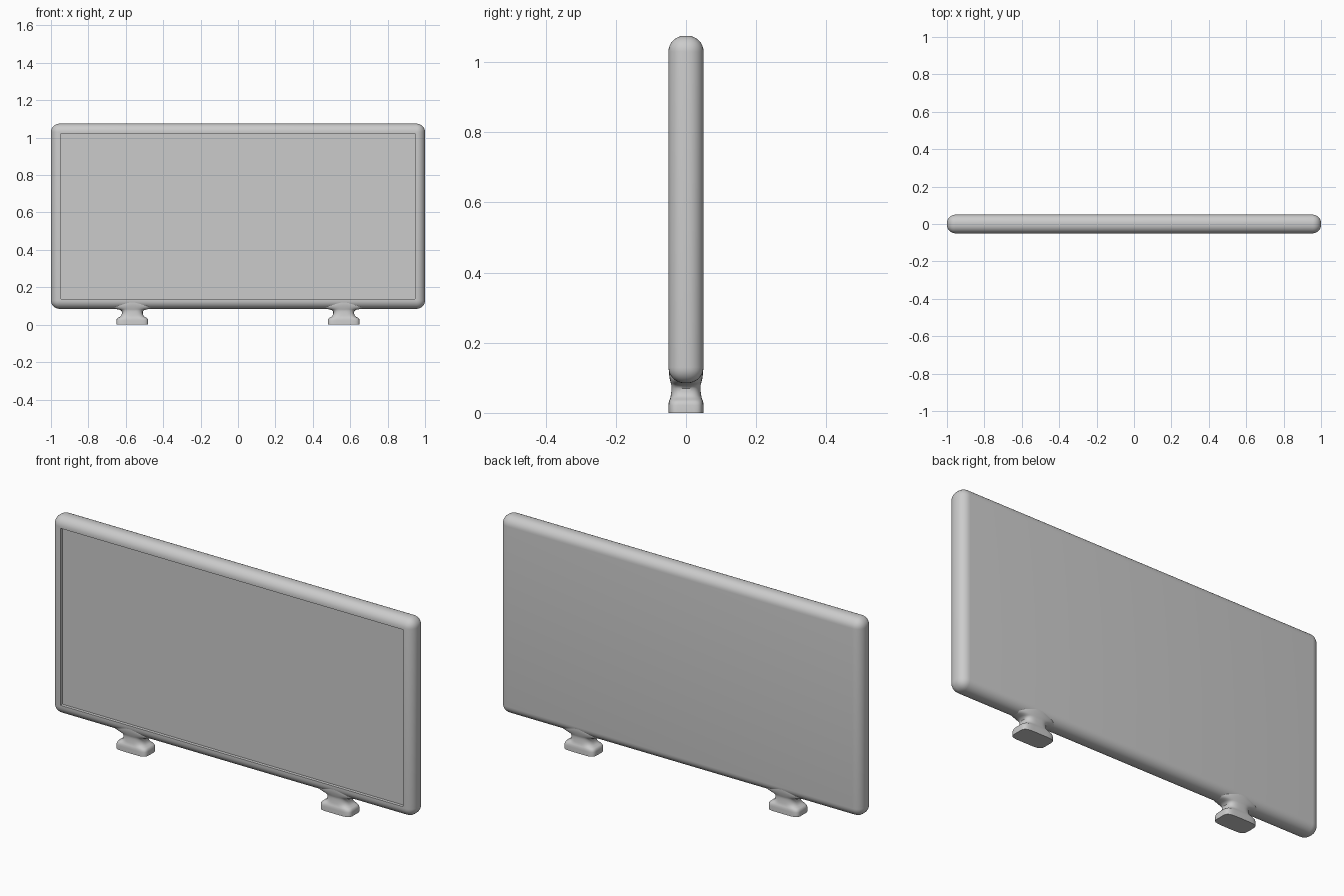
import bpy, bmesh, math
from mathutils import Matrix

if "Cube" in bpy.data.objects:
    bpy.data.objects.remove(bpy.data.objects["Cube"])


def finish(bm, name):
    bmesh.ops.recalc_face_normals(bm, faces=bm.faces)
    mesh = bpy.data.meshes.new(name)
    bm.to_mesh(mesh)
    bm.free()
    obj = bpy.data.objects.new(name, mesh)
    bpy.context.collection.objects.link(obj)
    bpy.ops.object.select_all(action='DESELECT')
    obj.select_set(True)
    bpy.context.view_layer.objects.active = obj
    bpy.ops.object.shade_smooth_by_angle(angle=math.radians(35))
    return obj


# Rounded panel with a shallow recessed screen in the front
Z0, Z1, R = 0.085, 1.075, 0.045
bm = bmesh.new()
bmesh.ops.create_cube(bm, size=1, matrix=Matrix.Translation((0, 0, (Z0 + Z1) / 2))
                      @ Matrix.Diagonal((2, 0.1, Z1 - Z0, 1)))
bmesh.ops.bevel(bm, geom=bm.edges[:], offset=R, segments=8, profile=0.5, affect='EDGES')
bm.normal_update()
front = max((f for f in bm.faces if f.normal.y < -0.99), key=lambda f: f.calc_area())
bmesh.ops.inset_region(bm, faces=[front], thickness=0.0105)
bmesh.ops.inset_region(bm, faces=[front], thickness=0.0005, depth=-0.015)
finish(bm, "display_panel")


# Foot: stacked rounded-rectangle sections (z, half width, half depth, squareness)
SECTIONS = [(0.0, 0.085, 0.05, 5), (0.022, 0.085, 0.05, 5), (0.031, 0.083, 0.049, 4.5),
            (0.037, 0.077, 0.047, 4), (0.042, 0.066, 0.045, 3.5), (0.05, 0.059, 0.0435, 3),
            (0.06, 0.056, 0.042, 3), (0.07, 0.056, 0.041, 3), (0.077, 0.061, 0.041, 3),
            (0.081, 0.072, 0.042, 2.6), (0.084, 0.09, 0.043, 2.3), (0.09, 0.115, 0.0445, 2.2),
            (0.1, 0.125, 0.047, 2.2), (0.112, 0.11, 0.0485, 2.2), (0.125, 0.08, 0.0485, 2.2)]


def foot(name, cx, n=48):
    bm = bmesh.new()
    rings = []
    for z, hx, hy, p in SECTIONS:
        ring = []
        for i in range(n):
            a = 2 * math.pi * i / n
            c, s = math.cos(a), math.sin(a)
            x = math.copysign(abs(c) ** (2 / p), c) * hx
            y = math.copysign(abs(s) ** (2 / p), s) * hy
            ring.append(bm.verts.new((cx + x, y, z)))
        rings.append(ring)
    for a, b in zip(rings, rings[1:]):
        for i in range(n):
            j = (i + 1) % n
            bm.faces.new((a[i], a[j], b[j], b[i]))
    bm.faces.new(rings[0])
    bm.faces.new(rings[-1])
    return finish(bm, name)


for side, label in ((-1, "left"), (1, "right")):
    foot(label + "_foot", side * 0.565)
